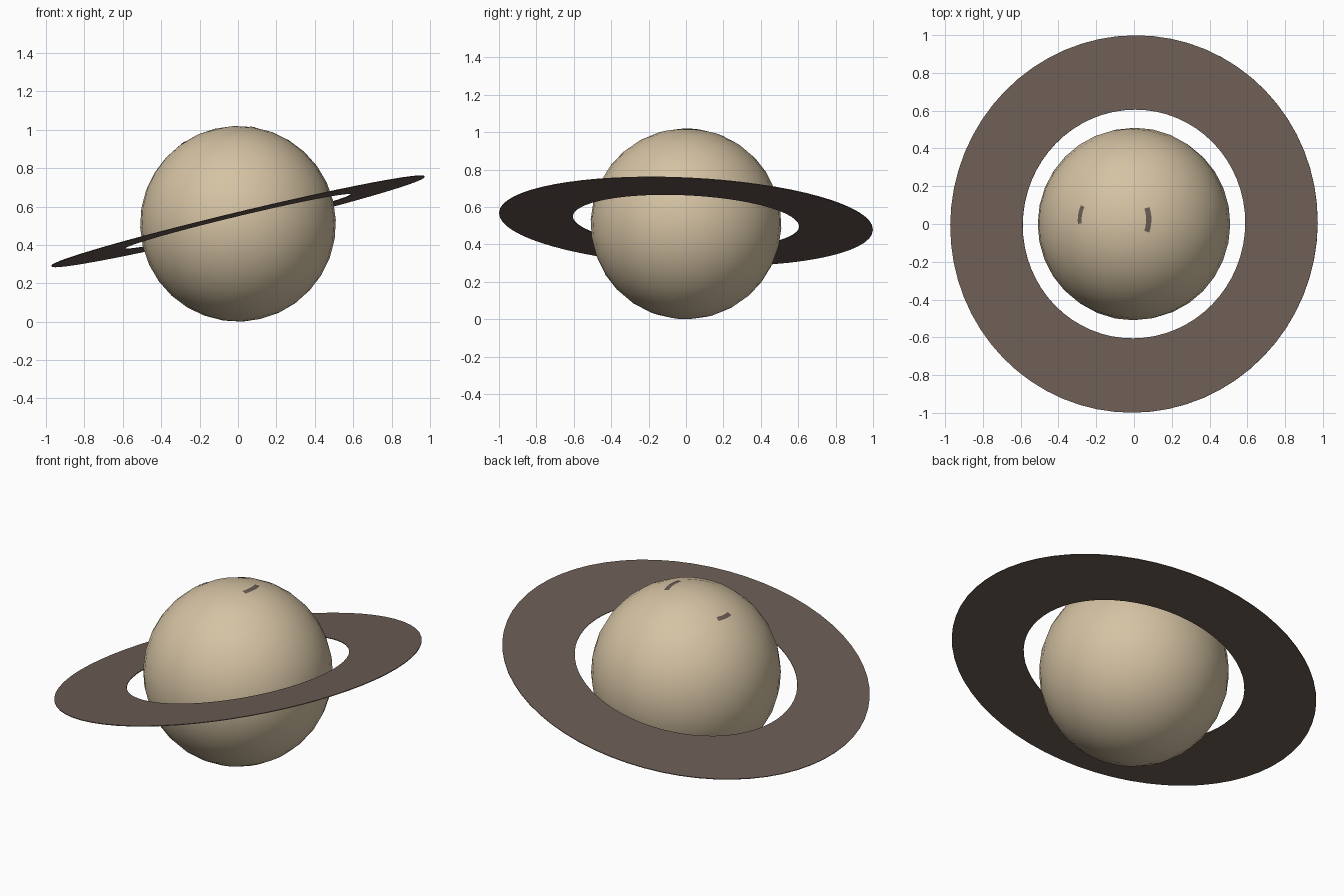
import bpy, bmesh, math
from mathutils import Vector

if "Cube" in bpy.data.objects:
    bpy.data.objects.remove(bpy.data.objects["Cube"])

# Shared tilt of the planet's axis
AXIS = Vector((-0.24, 0.047, 1.0)).normalized()
TILT = Vector((0, 0, 1)).rotation_difference(AXIS)
R = 0.51


def material(name, rgb):
    m = bpy.data.materials.new(name)
    m.diffuse_color = (*rgb, 1)
    m.use_nodes = True
    m.node_tree.nodes["Principled BSDF"].inputs["Base Color"].default_value = m.diffuse_color
    return m


SAND = material("pale sand", (0.66, 0.54, 0.365))
BROWN = material("dusky brown", (0.147, 0.110, 0.089))


def add(name, bm, mat, loc, smooth=False):
    bmesh.ops.recalc_face_normals(bm, faces=bm.faces)
    me = bpy.data.meshes.new(name)
    bm.to_mesh(me)
    bm.free()
    me.materials.append(mat)
    for p in me.polygons:
        p.use_smooth = smooth
    ob = bpy.data.objects.new(name, me)
    bpy.context.collection.objects.link(ob)
    ob.rotation_mode = 'QUATERNION'
    ob.rotation_quaternion = TILT
    ob.location = loc
    return ob


# Planet globe
bm = bmesh.new()
bmesh.ops.create_uvsphere(bm, u_segments=32, v_segments=16, radius=R)
add("globe", bm, SAND, (0, 0, R), True)

# Flat ring: a thin rectangular section swept round the axis
N, T = 64, 0.002
bm = bmesh.new()
section = [(0.606, -T), (1.0, -T), (1.0, T), (0.606, T)]
loops = []
for i in range(N):
    a = 2 * math.pi * i / N
    loops.append([bm.verts.new((r * math.cos(a), r * math.sin(a), z)) for r, z in section])
for i in range(N):
    p, q = loops[i], loops[(i + 1) % N]
    for k in range(4):
        bm.faces.new((p[k], q[k], q[(k + 1) % 4], p[(k + 1) % 4]))
add("ring", bm, BROWN, (0, 0, 0.523))


# Small dark streaks either side of the pole: thin curved plates on the globe
def streak(name, azimuth, half, polar, width):
    bm = bmesh.new()
    rows = []
    for i in range(7):
        a = math.radians(azimuth + half * (i / 3 - 1))
        row = []
        for s in (-1, 1):
            t = math.radians(polar + s * width / 2)
            d = Vector((math.sin(t) * math.cos(a), math.sin(t) * math.sin(a), math.cos(t)))
            row.append(bm.verts.new(d * (R + 0.001)))
        rows.append(row)
    for p, q in zip(rows, rows[1:]):
        bm.faces.new((p[0], p[1], q[1], q[0]))
    add(name, bm, BROWN, (0, 0, R))


streak("streak_left", 171, 15, 20.8, 2.8)
streak("streak_right", 0, 19, 22.3, 3.2)
